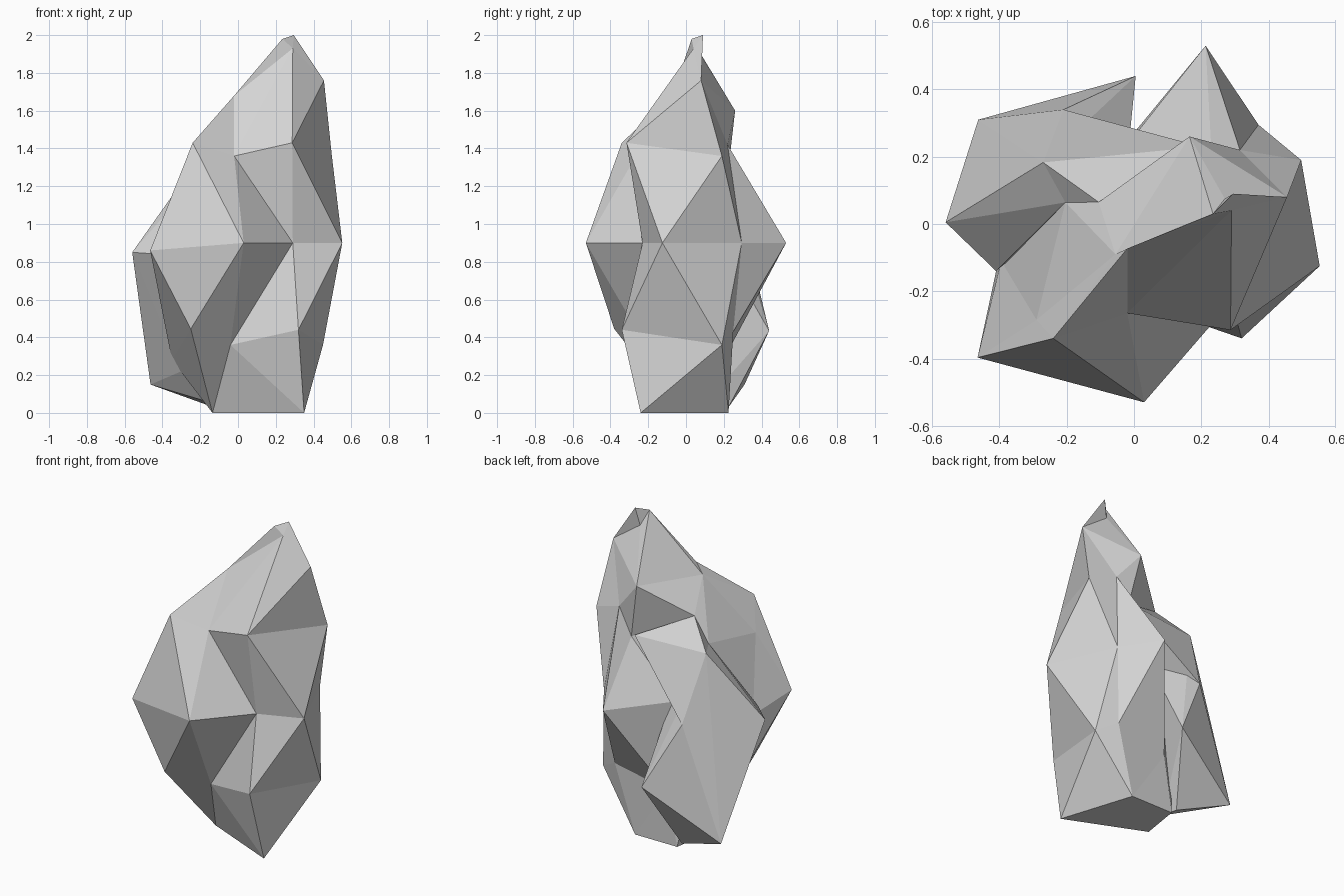
import bpy
import bmesh

# Remove only the default cube
default_cube = bpy.data.objects.get("Cube")
if default_cube:
    bpy.data.objects.remove(default_cube, do_unlink=True)

# Single stone colour
stone = bpy.data.materials.new("pale_grey_stone")
stone.use_nodes = True
stone_colour = (0.66, 0.66, 0.66, 1.0)
stone.diffuse_color = stone_colour
shader = next(node for node in stone.node_tree.nodes if node.type == "BSDF_PRINCIPLED")
shader.inputs["Base Color"].default_value = stone_colour


def finish(mesh_builder, name):
    """Weld, orient and flat-shade a bmesh, then link it as a named object."""
    bmesh.ops.remove_doubles(mesh_builder, verts=mesh_builder.verts, dist=0.001)
    bmesh.ops.recalc_face_normals(mesh_builder, faces=mesh_builder.faces)
    mesh = bpy.data.meshes.new(name)
    mesh_builder.to_mesh(mesh)
    mesh_builder.free()
    mesh.materials.append(stone)
    mesh.shade_flat()
    rock = bpy.data.objects.new(name, mesh)
    bpy.context.collection.objects.link(rock)
    return rock


def faceted_loft(name, sections, leanings, summit):
    """Join cross-sections with triangles whose diagonals lean one way per band."""
    builder = bmesh.new()
    rings = [[builder.verts.new(point) for point in section] for section in sections]
    for lower, upper, leaning in zip(rings, rings[1:], leanings):
        for column, low in enumerate(lower):
            following = (column + 1) % len(lower)
            low_next, high, high_next = lower[following], upper[column], upper[following]
            if leaning == "forward":
                builder.faces.new((low, low_next, high))
                builder.faces.new((low_next, high_next, high))
            else:
                builder.faces.new((low, low_next, high_next))
                builder.faces.new((low, high_next, high))
    # Close the foot and draw the top ring up to the summit
    builder.faces.new(list(reversed(rings[0])))
    tip = builder.verts.new(summit)
    crown = rings[-1]
    for column, corner in enumerate(crown):
        builder.faces.new((corner, crown[(column + 1) % len(crown)], tip))
    return finish(builder, name)


def chipped_block(name, corners):
    """Wrap a convex chunk of stone around its corner points."""
    builder = bmesh.new()
    for corner in corners:
        builder.verts.new(corner)
    hull = bmesh.ops.convex_hull(builder, input=builder.verts)
    loose = set(hull["geom_interior"]) | set(hull["geom_unused"])
    bmesh.ops.delete(builder, geom=[item for item in loose if isinstance(item, bmesh.types.BMVert)],
                     context="VERTS")
    return finish(builder, name)


# Main boulder: cross-sections run anticlockwise from the front
foot_front, foot_back, foot_side = (.35, -.24, 0), (.2, .225, 0), (-.135, -.03, 0)
foot_corner, buried_shin = (-.095, .225, 0), (-.15, .15, .4)
foot = [foot_front, foot_front, foot_back, foot_back, foot_corner,
        foot_side, foot_side, foot_side, foot_side]
shin = [(.32, -.34, .44), (.45, .19, .36), (.325, .25, .43), (-.03, .235, .35),
        buried_shin, buried_shin, (-.35, .14, .28), (-.25, -.38, .445), (-.04, -.215, .36)]
waist = [(.29, -.23, .9), (.552, -.125, .9), (.37, .295, .9), (.213, .53, .9),
         (-.06, .185, .9), (-.25, .1, .85), (-.395, -.11, .79),
         (-.465, -.397, .86), (.03, -.53, .9)]
armpit, gully = (-.105, .065, 1.41), (-.204, .064, 1.26)
shoulder = [(.287, -.315, 1.43), (.497, .19, 1.36), (.315, .22, 1.42), (.23, .22, 1.25),
            armpit, gully, (-.29, -.285, 1.22), (-.24, -.34, 1.43), (-.02, -.265, 1.36)]
brow_left, brow_back, brow_right = (.455, .08, 1.76), (.165, .26, 1.6), (-.055, -.09, 1.6)
tip_front, tip_right, tip_back = (.29, .04, 1.93), (.235, .03, 1.98), (.27, .075, 1.89)
summit, ledge = (.295, .09, 2), (-.02, -.073, 1.68)
brow = [tip_front, brow_left, brow_left, brow_back, brow_back] + [brow_right] * 3 + [ledge]
collar = [tip_front, summit, summit, tip_back] + [tip_right] * 5
faceted_loft("main_boulder", [foot, shin, waist, shoulder, brow, collar],
             ["forward", "backward", "forward", "backward", "backward"], summit)

# Smaller slab leaning on the back right of the boulder
ridge, slab_back = (-.27, .183, 1.26), (-.21, .34, .85)
chipped_block("leaning_slab", [
    ridge, slab_back, gully, (-.56, .005, .85), (-.463, .31, .15), (.005, .44, .435),
    (-.02, .19, .87), (-.13, .225, .03), (-.13, .1, .05), (-.3, .1, .22), (-.41, -.14, .84)])

# Wedge bridging the slab ridge and the boulder
chipped_block("bridging_wedge", [
    ridge, slab_back, gully, armpit, (.2, .23, 1.27), (-.1, 0, .9)])
